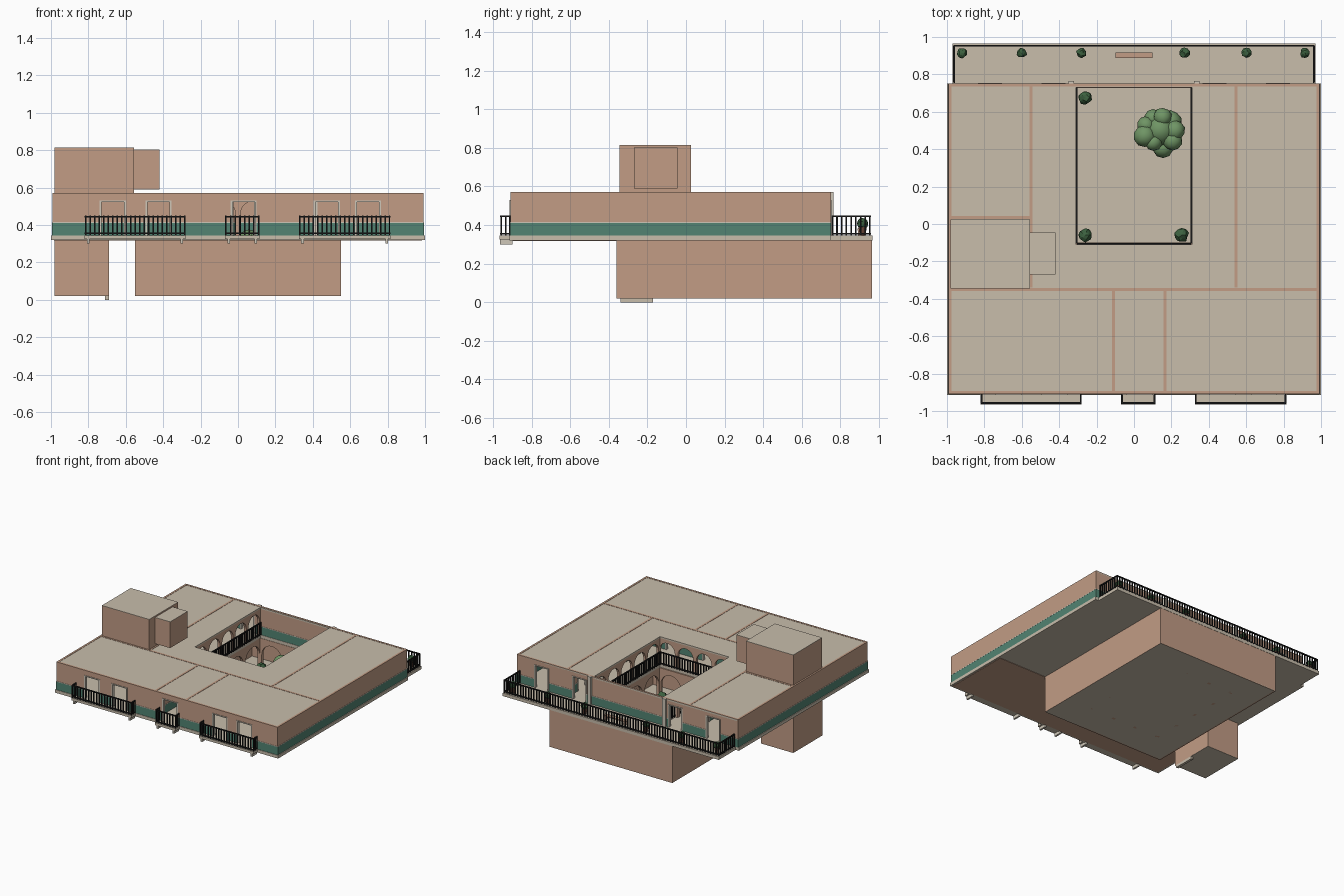
import bpy, bmesh, math, random
from mathutils import Matrix, Vector

random.seed(4)
cube = bpy.data.objects.get("Cube")
if cube:
    bpy.data.objects.remove(cube)


def material(name, r, g, b):
    m = bpy.data.materials.new(name)
    m.use_nodes = True
    m.diffuse_color = (r, g, b, 1)
    m.node_tree.nodes["Principled BSDF"].inputs["Base Color"].default_value = (r, g, b, 1)
    return m


CLAY = material("terracotta plaster", .54, .335, .235)
STONE = material("beige paving", .58, .51, .41)
CREAM = material("cream trim", .62, .57, .48)
GREEN = material("green dado", .085, .23, .17)
IRON = material("black iron", .01, .01, .01)
LEAF = material("dark leaves", .045, .12, .05)
TREE = material("tree leaves", .16, .30, .13)
POT = material("brown pot", .16, .07, .045)

parts = {}


def mesh_of(name, mat):
    if name not in parts:
        parts[name] = (bmesh.new(), mat)
    return parts[name][0]


def box(name, mat, x0, x1, y0, y1, z0, z1):
    size = Matrix.Diagonal((x1 - x0, y1 - y0, z1 - z0, 1))
    mid = Matrix.Translation(((x0 + x1) / 2, (y0 + y1) / 2, (z0 + z1) / 2))
    bmesh.ops.create_cube(mesh_of(name, mat), size=1, matrix=mid @ size)


def strip(name, mat, axis, pos, t, a, b, z0, z1):
    """Upright slab running along x or y, centred on pos."""
    if axis == "x":
        box(name, mat, a, b, pos - t, pos + t, z0, z1)
    else:
        box(name, mat, pos - t, pos + t, a, b, z0, z1)


FLOOR, DADO, DOOR_TOP, TOP = .345, .41, .53, .57


def wall(name, axis, pos, a, b, doors=(), t=.008):
    """Upper storey wall with green dado, trim line and framed door openings."""
    start = a
    for lo, hi in sorted(doors) + [(b, b)]:
        strip(name, CLAY, axis, pos, t, start, lo, DADO, DOOR_TOP)
        strip(name + "_dado", GREEN, axis, pos, t + .001, start, lo, FLOOR, DADO)
        strip(name + "_trim", CREAM, axis, pos, t + .002, start, lo, DADO, DADO + .005)
        if hi > lo:
            for edge in (lo, hi):
                strip("door_frames", CREAM, axis, pos, t + .004,
                      edge - .005, edge + .005, FLOOR, DOOR_TOP)
            strip("door_frames", CREAM, axis, pos, t + .004, lo, hi, DOOR_TOP - .008, DOOR_TOP)
        start = hi
    strip(name, CLAY, axis, pos, t, a, b, DOOR_TOP, TOP)


def railing(name, axis, pos, a, b):
    n = max(2, round((b - a) / .024))
    for i in range(n + 1):
        p = a + (b - a) * i / n
        strip(name, IRON, axis, pos, .004, p - .004, p + .004, FLOOR, .45)
    for z in (.355, .445):
        strip(name, IRON, axis, pos, .005, a, b, z - .004, z + .004)


def arcade(name, axis, pos, a, b, n, z0, z1, spring):
    """Pierced wall: one outline with n round arches, extruded."""
    bm = mesh_of(name, CLAY)
    bay = (b - a) / n
    r = bay / 2 - .014
    outline = [(b, z0), (b, z1), (a, z1), (a, z0)]
    for i in range(n):
        c = a + bay * (i + .5)
        outline.append((c - r, z0))
        for k in range(13):
            ang = math.pi * (1 - k / 12)
            outline.append((c + r * math.cos(ang), spring + min(r, z1 - spring - .012) * math.sin(ang)))
        outline.append((c + r, z0))
    t = .01
    pts = [(u, pos - t, z) if axis == "x" else (pos - t, u, z) for u, z in outline]
    face = bm.faces.new([bm.verts.new(p) for p in pts])
    out = bmesh.ops.extrude_face_region(bm, geom=[face])["geom"]
    shift = Vector((0, 2 * t, 0) if axis == "x" else (2 * t, 0, 0))
    bmesh.ops.translate(bm, vec=shift, verts=[v for v in out if isinstance(v, bmesh.types.BMVert)])
    bmesh.ops.recalc_face_normals(bm, faces=bm.faces[:])


def blob(name, mat, x, y, z, r, rough, sub=2):
    bm = mesh_of(name, mat)
    made = bmesh.ops.create_icosphere(bm, subdivisions=sub, radius=r)["verts"]
    for v in made:
        v.co = v.co * (1 + random.uniform(-rough, rough)) + Vector((x, y, z))


def cone(name, mat, x, y, z0, z1, r0, r1):
    bmesh.ops.create_cone(mesh_of(name, mat), cap_ends=True, segments=12, radius1=r0, radius2=r1,
                          depth=z1 - z0, matrix=Matrix.Translation((x, y, (z0 + z1) / 2)))


def potted_plant(x, y, z):
    cone("pots", POT, x, y, z, z + .045, .014, .022)
    blob("shrubs", LEAF, x, y, z + .062, .027, .15)


# Ground storey: outer walls, paving, open arcades around the court
G = .02
box("court_floor", STONE, -.55, .55, -.36, .963, G, G + .008)
for x in (-.545, .545):
    strip("ground_walls", CLAY, "y", x, .006, -.36, .963, G, .32)
for y in (-.354, .957):
    strip("ground_walls", CLAY, "x", y, .006, -.55, .55, G, .32)
for y in (-.11, .737):
    arcade("ground_arcade", "x", y, -.31, .31, 3, G, .32, .19)
for x in (-.32, .32):
    arcade("ground_arcade", "y", x, -.11, .737, 4, G, .32, .19)

# Upper floor slab and roof around the court opening
for name, e, z0, z1 in (("floor_slab", 1, .32, FLOOR), ("roof", .985, .556, .568)):
    for s in (-1, 1):
        box(name, STONE, min(s * e, s * .31), max(s * e, s * .31), -.915 * e, .75, z0, z1)
    box(name, STONE, -.31, .31, -.915 * e, -.11, z0, z1)
    box(name, STONE, -.31, .31, .73, .75, z0, z1)
box("front_soffit", CLAY, -.985, .985, -.9, -.36, .317, .32)
box("terrace_slab", STONE, -.97, .97, .75, .965, .32, FLOOR)

# Upper storey outer walls
front_doors = [(-.735, -.605), (-.49, -.36), (-.035, .095), (.41, .54), (.63, .76)]
back_doors = [(-.83, -.71), (-.49, -.37), (.37, .49), (.71, .83)]
wall("front_wall", "x", -.902, -.993, .993, front_doors)
wall("back_wall", "x", .742, -.993, .993, back_doors)
for s, name in ((-1, "right_wall"), (1, "left_wall")):
    wall(name, "y", s * .985, -.91, .75)
    box("court_pilasters", CREAM, s * .335 - .015, s * .335 + .015, .748, .765, FLOOR, TOP)

# Partition walls
wall("cross_partition", "x", -.35, -.98, .98, [(-.3, -.18), (-.03, .09), (.3, .42)])
wall("right_partition", "y", -.55, -.34, .74, [(.1, .22), (.5, .62)])
wall("left_partition", "y", .545, -.34, .74, [(.1, .22), (.5, .62)])
wall("stair_partition", "x", .035, -.98, -.55)
for x in (-.11, .165):
    wall("front_partitions", "y", x, -.9, -.35)

# Gallery arches and railings around the court
arcade("gallery_arcade", "x", -.122, -.33, .33, 4, FLOOR, .556, .46)
railing("court_railing", "x", -.106, -.3, .3)
for s in (-1, 1):
    arcade("gallery_arcade", "y", s * .322, -.11, .735, 5, FLOOR, .556, .46)
    railing("court_railing", "y", s * .306, -.1, .73)

# Front balconies
for a, b in ((-.82, -.28), (-.07, .115), (.325, .815)):
    box("balcony_slabs", STONE, a, b, -.965, -.91, .325, FLOOR)
    railing("balcony_railing", "x", -.958, a + .005, b - .005)
    for x in (a + .02, b - .02):
        box("balcony_brackets", CREAM, x - .007, x + .007, -.963, -.9, .3, .325)
    for x in (a + .005, b - .005):
        railing("balcony_railing", "y", x, -.958, -.912)

# Rear terrace: railing, bench, pots
railing("terrace_railing", "x", .953, -.962, .962)
for s in (-1, 1):
    railing("terrace_railing", "y", s * .962, .758, .953)
box("bench_seat", CLAY, -.1, .1, .888, .918, .372, .382)
for x in (-.085, .085):
    box("bench_legs", CLAY, x - .008, x + .008, .892, .914, FLOOR, .372)
for x in (-.92, -.6, -.28, .27, .6, .915):
    potted_plant(x, .915, FLOOR)

# Stair tower above and below, with its side annex
box("stair_base", CLAY, -.98, -.69, -.35, .025, .022, .32)
box("stair_base_floor", STONE, -.98, -.69, -.35, .025, G, .022)
box("entry_step", STONE, -.71, -.69, -.34, -.17, 0, G)
box("stair_tower", CLAY, -.98, -.555, -.345, .025, .565, .812)
box("tower_cap", STONE, -.98, -.555, -.345, .025, .812, .815)
box("tower_annex", CLAY, -.555, -.42, -.27, -.045, .59, .8)
box("annex_cap", STONE, -.555, -.42, -.27, -.045, .8, .803)

# Court planting
for x, y in ((-.26, .675), (-.26, -.06), (.255, -.06)):
    cone("court_pots", POT, x, y, .028, .09, .02, .03)
    blob("court_shrubs", LEAF, x, y, .115, .036, .15)
cone("tree_trunk", POT, .14, .5, .028, .24, .022, .014)
blob("tree_crown", TREE, .14, .5, .29, .08, .03)
for i in range(9):
    ang = i * math.tau / 9
    d = random.uniform(.07, .095)
    blob("tree_crown", TREE, .14 + d * math.cos(ang), .5 + d * math.sin(ang),
         .28 + random.uniform(-.04, .04), random.uniform(.045, .062), .04)

# Turn every part into an object
for name, (bm, mat) in parts.items():
    me = bpy.data.meshes.new(name)
    bm.to_mesh(me)
    bm.free()
    me.materials.append(mat)
    ob = bpy.data.objects.new(name, me)
    bpy.context.collection.objects.link(ob)
    if name in ("tree_crown", "tree_trunk", "pots", "court_pots"):
        bpy.ops.object.select_all(action="DESELECT")
        ob.select_set(True)
        bpy.context.view_layer.objects.active = ob
        bpy.ops.object.shade_smooth_by_angle(angle=math.radians(45))
